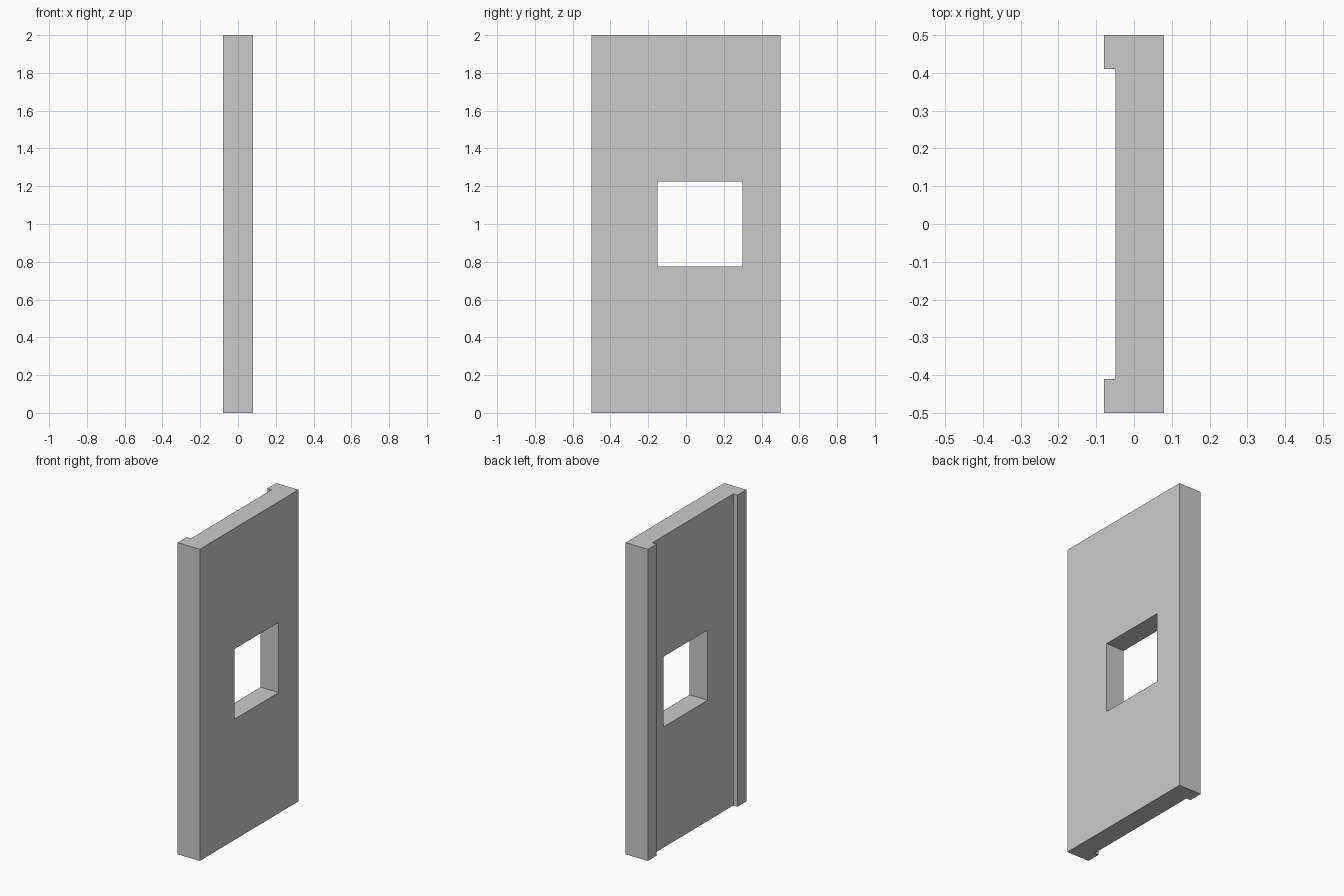
import bpy, bmesh

if "Cube" in bpy.data.objects:
    bpy.data.objects.remove(bpy.data.objects["Cube"])

HEIGHT = 2.0
HALF_W, HALF_T = 0.5, 0.079      # half width (y), half thickness (x)
RECESS_X, RECESS_Y = -0.049, 0.41


def extrude_profile(name, points, offset):
    """Make a solid by extruding a closed flat outline along offset."""
    bm = bmesh.new()
    face = bm.faces.new([bm.verts.new(p) for p in points])
    result = bmesh.ops.extrude_face_region(bm, geom=[face], use_keep_orig=True)
    verts = [v for v in result["geom"] if isinstance(v, bmesh.types.BMVert)]
    bmesh.ops.translate(bm, verts=verts, vec=offset)
    bmesh.ops.recalc_face_normals(bm, faces=bm.faces)
    mesh = bpy.data.meshes.new(name)
    bm.to_mesh(mesh)
    bm.free()
    obj = bpy.data.objects.new(name, mesh)
    bpy.context.collection.objects.link(obj)
    return obj


# Wall panel: shallow channel profile with a raised strip along both sides
half = [(HALF_T, HALF_W), (-HALF_T, HALF_W), (-HALF_T, RECESS_Y), (RECESS_X, RECESS_Y)]
outline = half + [(x, -y) for x, y in reversed(half)]
panel = extrude_profile("wall_panel", [(x, y, 0) for x, y in outline], (0, 0, HEIGHT))

# Square window opening, set off-centre
y0, y1, z0, z1 = -0.15, 0.30, 0.775, 1.225
cutter = extrude_profile(
    "window_cutter",
    [(-0.3, y0, z0), (-0.3, y1, z0), (-0.3, y1, z1), (-0.3, y0, z1)],
    (0.6, 0, 0))
cutter.hide_render = True

cut = panel.modifiers.new("window_opening", 'BOOLEAN')
cut.operation = 'DIFFERENCE'
cut.solver = 'EXACT'
cut.object = cutter
bpy.context.view_layer.objects.active = panel
bpy.ops.object.modifier_apply(modifier=cut.name)
bpy.data.objects.remove(cutter)
